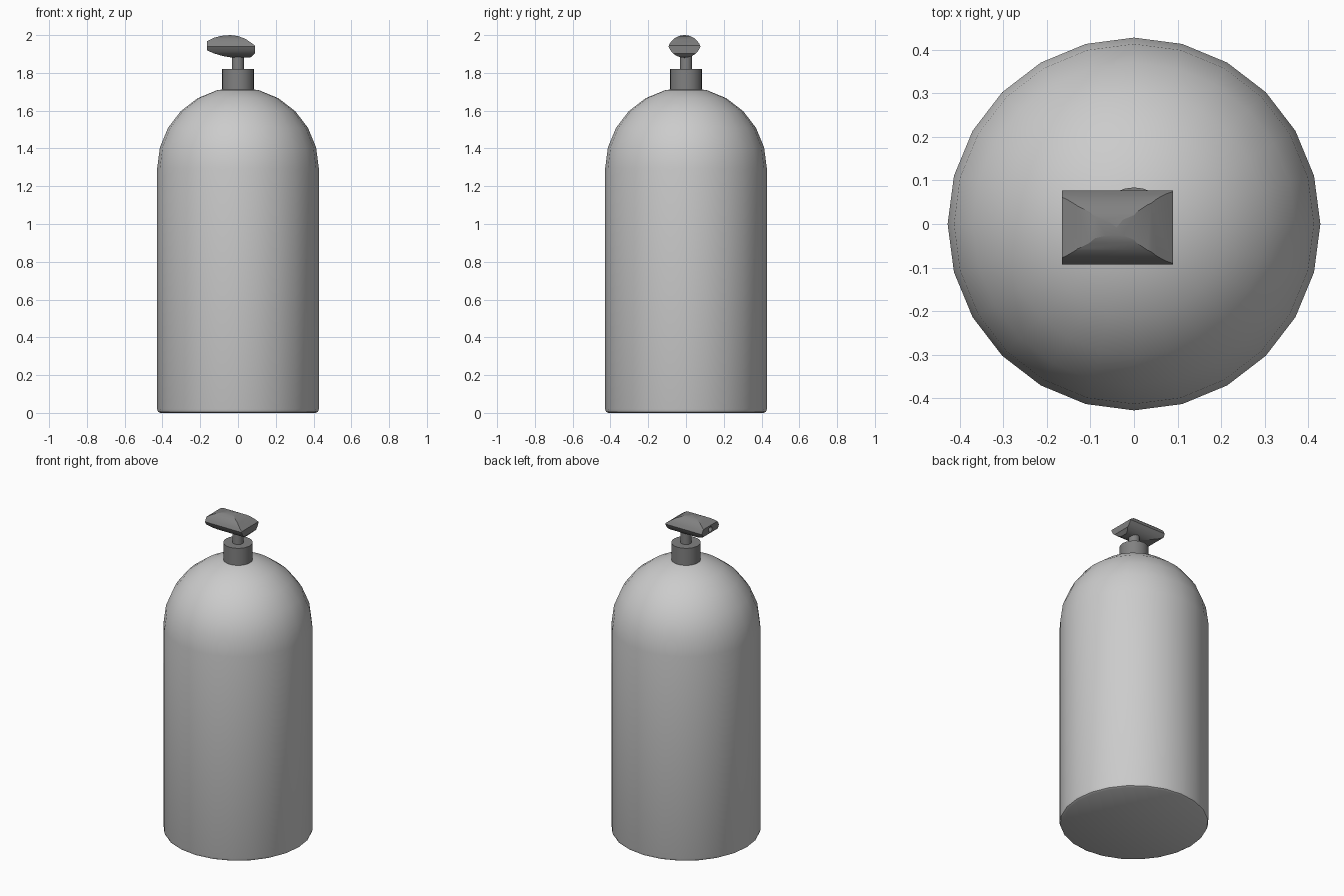
import bpy, bmesh
from math import sin, cos, pi, radians

if "Cube" in bpy.data.objects:
    bpy.data.objects.remove(bpy.data.objects["Cube"])


def material(name, grey):
    m = bpy.data.materials.new(name)
    m.use_nodes = True
    colour = (grey, grey, grey, 1)
    m.diffuse_color = colour
    m.node_tree.nodes["Principled BSDF"].inputs["Base Color"].default_value = colour
    return m


light_grey = material("light grey", 0.6)
dark_grey = material("dark grey", 0.22)


def finish(name, bm, mat, angle=35):
    bmesh.ops.recalc_face_normals(bm, faces=bm.faces)
    mesh = bpy.data.meshes.new(name)
    bm.to_mesh(mesh)
    bm.free()
    ob = bpy.data.objects.new(name, mesh)
    bpy.context.collection.objects.link(ob)
    mesh.materials.append(mat)
    bpy.ops.object.select_all(action="DESELECT")
    ob.select_set(True)
    bpy.context.view_layer.objects.active = ob
    bpy.ops.object.shade_smooth_by_angle(angle=radians(angle))
    return ob


def lathe(name, profile, mat, sides=24):
    # Spin a radius/height profile around z; ends on the axis become fans
    bm = bmesh.new()
    verts = [bm.verts.new((0, -r, z)) for r, z in profile]
    edges = [bm.edges.new(pair) for pair in zip(verts, verts[1:])]
    bmesh.ops.spin(bm, geom=verts + edges, axis=(0, 0, 1), cent=(0, 0, 0),
                   angle=2 * pi, steps=sides, use_merge=False)
    bmesh.ops.remove_doubles(bm, verts=bm.verts, dist=0.0005)
    return finish(name, bm, mat)


def prism(name, points, depth, mat):
    # Extrude a closed outline along a vector
    bm = bmesh.new()
    face = bm.faces.new([bm.verts.new(p) for p in points])
    out = bmesh.ops.extrude_face_region(bm, geom=[face])
    moved = [g for g in out["geom"] if isinstance(g, bmesh.types.BMVert)]
    bmesh.ops.translate(bm, verts=moved, vec=depth)
    return finish(name, bm, mat)


def boolean(target, cutter, operation):
    mod = target.modifiers.new(operation.lower(), "BOOLEAN")
    mod.object = cutter
    mod.operation = operation
    mod.solver = "EXACT"
    bpy.context.view_layer.objects.active = target
    bpy.ops.object.modifier_apply(modifier=mod.name)
    bpy.data.objects.remove(cutter)


# Bottle: rounded foot, straight wall, hemispherical shoulder
R = 0.428
dome = [(R * cos(radians(a)), 1.295 + R * sin(radians(a))) for a in range(0, 91, 15)]
lathe("bottle_body", [(0, 0), (0.412, 0), (0.423, 0.006), (R, 0.02)] + dome, light_grey)

# Collar and pump stem
lathe("collar", [(0, 1.69), (0.084, 1.69), (0.084, 1.82), (0, 1.82)], dark_grey)
lathe("pump_stem", [(0, 1.8), (0.033, 1.8), (0.033, 1.91), (0, 1.91)], dark_grey, 16)

# Pump head: a lens-section bar trimmed by the curved side outline
half = radians(70)
arc = [half * (1 - i / 6) for i in range(13)]
lens = []
for sign in (1, -1):
    for a in arc[:-1]:
        y = -sign * 0.085 * sin(a) / sin(half)
        z = sign * 0.06 * (cos(a) - cos(half)) / (1 - cos(half))
        lens.append((-0.25, y - 0.008, 1.94 + z))
head = prism("pump_head", lens, (0.5, 0, 0), dark_grey)

side = [(-0.165, 1.92), (-0.165, 1.967), (-0.13, 1.985), (-0.09, 1.996), (-0.04, 2.0),
        (0.0, 1.995), (0.04, 1.98), (0.09, 1.945), (0.09, 1.903), (0.07, 1.883),
        (0.03, 1.88), (-0.03, 1.881), (-0.08, 1.889), (-0.13, 1.904)]
trim = prism("head_trim", [(x, -0.2, z) for x, z in side], (0, 0.4, 0), dark_grey)
boolean(head, trim, "INTERSECT")

# Nozzle hole in the long end of the head
ring = [2 * pi * i / 12 for i in range(12)]
hole = prism("nozzle_cutter", [(-0.2, -0.008 + 0.017 * cos(a), 1.942 + 0.017 * sin(a)) for a in ring],
             (0.08, 0, 0), dark_grey)
boolean(head, hole, "DIFFERENCE")
bpy.ops.object.select_all(action="DESELECT")
head.select_set(True)
bpy.context.view_layer.objects.active = head
bpy.ops.object.shade_smooth_by_angle(angle=radians(20))
